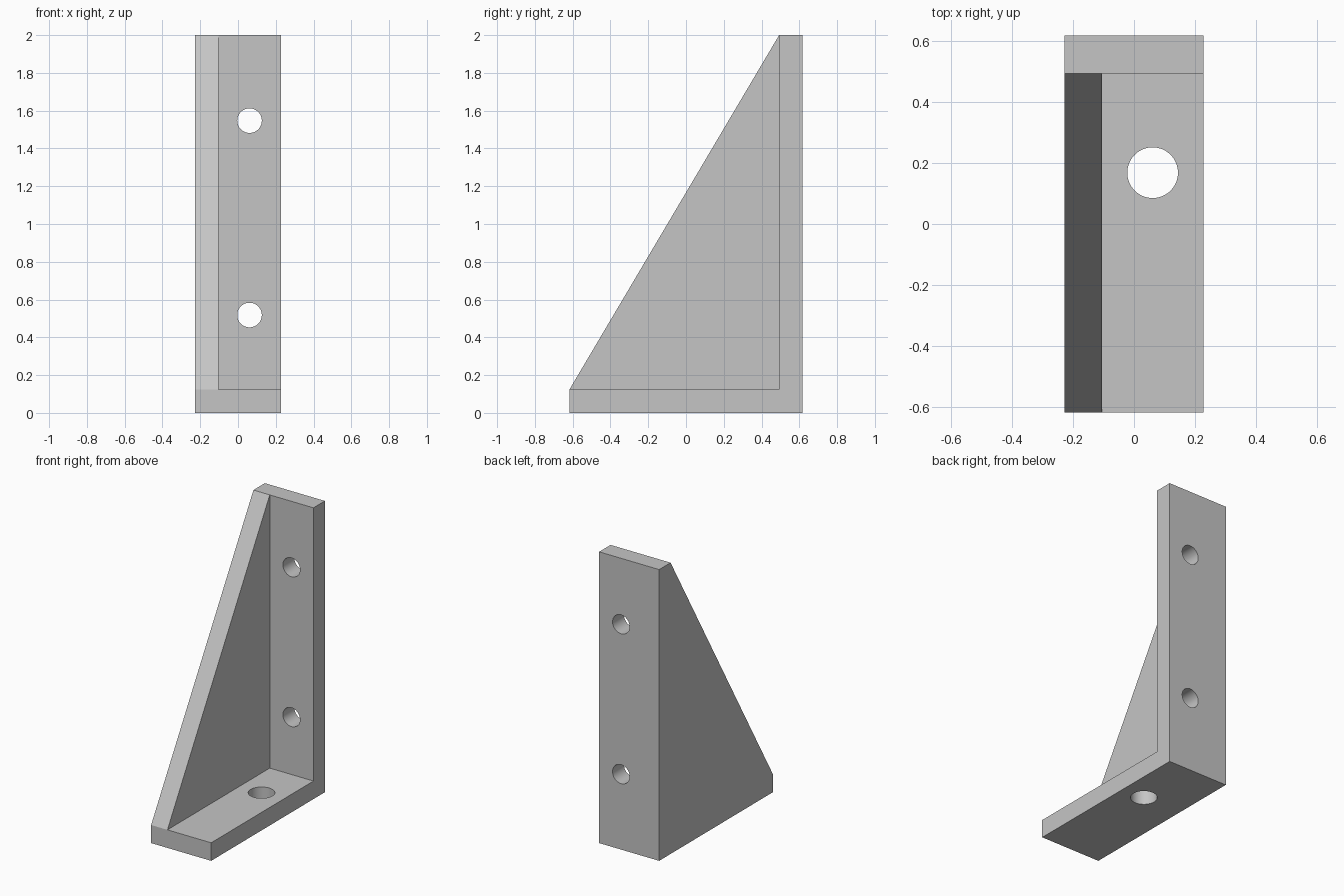
import bpy
import bmesh
from math import pi

cube = bpy.data.objects.get("Cube")
if cube:
    bpy.data.objects.remove(cube, do_unlink=True)

# Overall sizes
HALF_W, HALF_D, HEIGHT, THICK = 0.228, 0.617, 2.0, 0.124
WEB_X = -HALF_W + THICK          # inner face of the side web
HOLE_X = 0.061

grey = bpy.data.materials.new("plain_grey")
grey.use_nodes = True
colour = (0.56, 0.56, 0.56, 1)
grey.diffuse_color = colour
grey.node_tree.nodes["Principled BSDF"].inputs["Base Color"].default_value = colour

# L-shaped side profile, as (y, z)
inner_y = HALF_D - THICK
profile = [(-HALF_D, 0), (HALF_D, 0), (HALF_D, HEIGHT),
           (inner_y, HEIGHT), (inner_y, THICK), (-HALF_D, THICK)]

# Bracket: two plates and a sloping web in one solid
bm = bmesh.new()
outer, web, open_side = [
    {i: bm.verts.new((x, *profile[i])) for i in used}
    for x, used in ((-HALF_W, (0, 1, 2, 3, 5)), (WEB_X, (3, 4, 5)), (HALF_W, range(6)))]
o, w, r = outer, web, open_side
for face in (
    list(o.values()), list(r.values()), list(w.values()),   # sides and web face
    (o[0], o[1], r[1], r[0]),                               # underside
    (o[1], o[2], r[2], r[1]),                               # back
    (o[2], o[3], w[3], r[3], r[2]),                         # top
    (o[3], o[5], w[5], w[3]),                               # slope
    (o[5], o[0], r[0], r[5], w[5]),                         # front edge
    (w[3], w[4], r[4], r[3]),                               # upright plate
    (w[4], w[5], r[5], r[4]),                               # base plate
):
    bm.faces.new(face)
bmesh.ops.recalc_face_normals(bm, faces=bm.faces)
mesh = bpy.data.meshes.new("angle_bracket")
bm.to_mesh(mesh)
bm.free()
mesh.materials.append(grey)
bracket = bpy.data.objects.new("angle_bracket", mesh)
bpy.context.collection.objects.link(bracket)


def drill(name, location, radius, tilt):
    """Cut a round hole through the bracket."""
    bpy.ops.mesh.primitive_cylinder_add(vertices=64, radius=radius, depth=THICK * 2,
                                        location=location, rotation=(tilt, 0, 0))
    cutter = bpy.context.object
    cutter.name = name
    cutter.hide_render = True
    cutter.data.materials.append(grey)
    mod = bracket.modifiers.new(name, 'BOOLEAN')
    mod.operation = 'DIFFERENCE'
    mod.solver = 'EXACT'
    mod.object = cutter
    bpy.context.view_layer.objects.active = bracket
    bpy.ops.object.modifier_apply(modifier=name)
    bpy.data.objects.remove(cutter, do_unlink=True)


# Two screw holes in the upright, one larger hole in the base
for name, z in (("lower_hole", 0.518), ("upper_hole", 1.547)):
    drill(name, (HOLE_X, HALF_D - THICK / 2, z), 0.065, pi / 2)
drill("base_hole", (HOLE_X, 0.168, THICK / 2), 0.083, 0)

# Smooth hole walls, crisp edges
bpy.ops.object.select_all(action='DESELECT')
bracket.select_set(True)
bpy.context.view_layer.objects.active = bracket
bpy.ops.object.shade_smooth_by_angle(angle=pi / 9)
